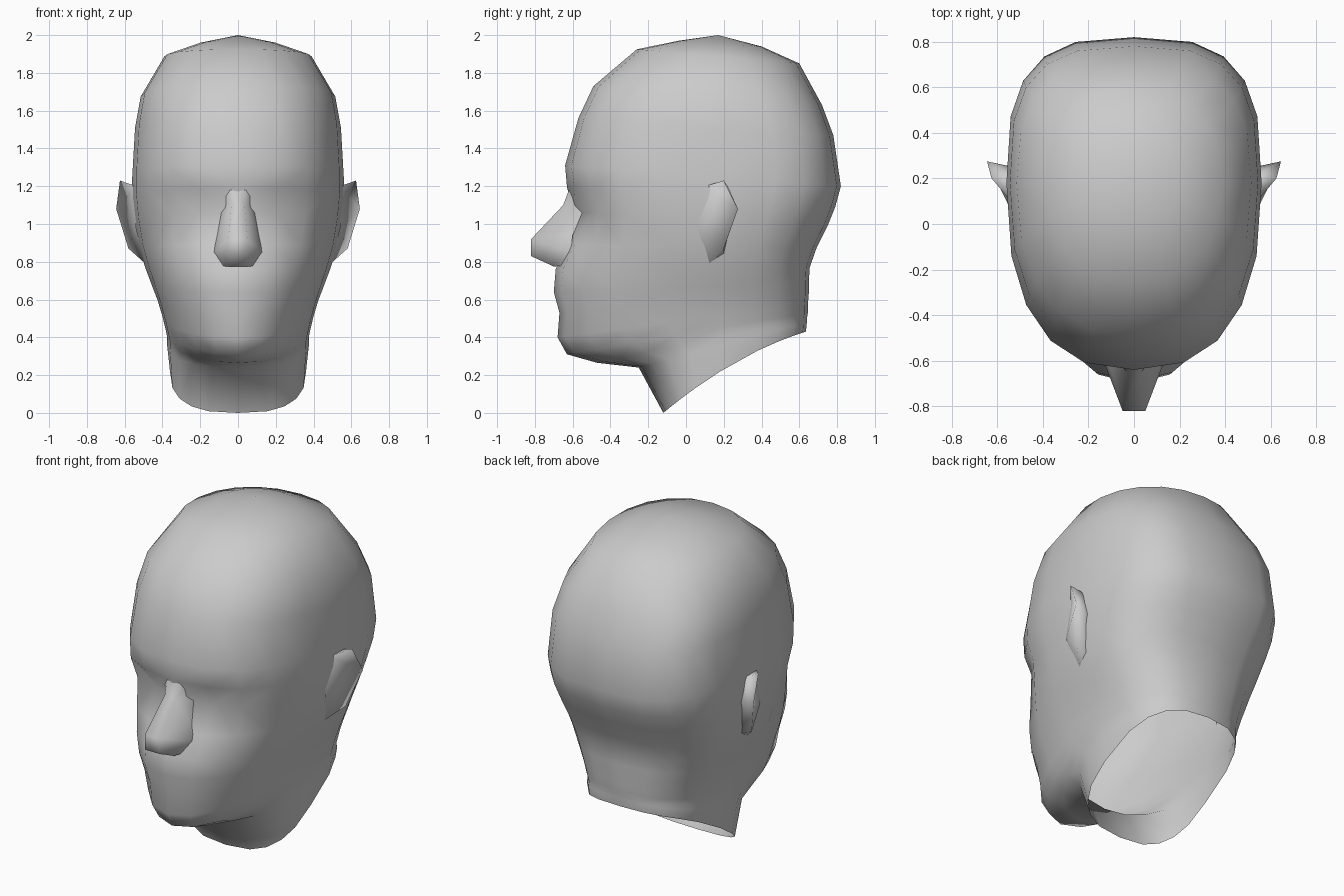
import bpy, bmesh
from math import sin, cos, pi, exp
from mathutils import Vector

if "Cube" in bpy.data.objects:
    bpy.data.objects.remove(bpy.data.objects["Cube"])

SEG = 20
YC = 0.18  # depth at which each section is widest


def finish(name, bm):
    bmesh.ops.recalc_face_normals(bm, faces=bm.faces)
    bmesh.ops.triangulate(bm, faces=bm.faces)
    for f in bm.faces:
        f.smooth = True
    me = bpy.data.meshes.new(name)
    bm.to_mesh(me)
    bm.free()
    ob = bpy.data.objects.new(name, me)
    bpy.context.collection.objects.link(ob)
    return ob


def power(v, p):
    return (1 if v >= 0 else -1) * abs(v) ** p


def section(yf, zf, yb, zb, hw, front, rear):
    """Tilted super-ellipse with its own squareness at the face and at the back."""
    pts = []
    for i in range(SEG):
        a = 2 * pi * i / SEG
        c, s = cos(a), sin(a)
        n = front if c > 0 else rear
        r = (YC - yf) if c > 0 else (yb - YC)
        x = hw * power(s, 2 / n)
        y = YC - r * power(c, 2 / n)
        t = (y - yf) / (yb - yf)
        z = zf + (zb - zf) * t
        if zf < 0.1:  # arched rim of the neck opening
            z += 0.2 * t * (1 - t)
        # eye sockets
        if y < 0:
            y += 0.06 * exp(-((abs(x) - 0.19) / 0.11) ** 2 - ((z - 1.05) / 0.1) ** 2)
        pts.append(Vector((x, y, z)))
    return pts


# head and neck: front y, front z, back y, back z, half width, squareness front, rear
rings = [
    (-0.04, 1.970, 0.40, 1.940, 0.21, 2.0, 2.0),
    (-0.26, 1.925, 0.60, 1.850, 0.39, 2.2, 2.2),
    (-0.49, 1.730, 0.72, 1.630, 0.515, 2.4, 2.7),
    (-0.57, 1.560, 0.78, 1.470, 0.545, 2.5, 3.0),
    (-0.64, 1.310, 0.82, 1.200, 0.56, 2.5, 3.0),
    (-0.63, 1.190, 0.79, 1.090, 0.56, 2.5, 2.9),
    (-0.59, 1.060, 0.75, 0.990, 0.55, 2.4, 2.7),
    (-0.63, 0.890, 0.69, 0.870, 0.525, 2.3, 2.6),
    (-0.69, 0.760, 0.655, 0.770, 0.49, 2.2, 2.6),
    (-0.70, 0.640, 0.65, 0.690, 0.455, 2.2, 2.6),
    (-0.67, 0.530, 0.65, 0.630, 0.425, 2.2, 2.6),
    (-0.68, 0.400, 0.645, 0.570, 0.40, 2.05, 2.6),
    (-0.63, 0.310, 0.645, 0.530, 0.385, 1.95, 2.6),
    (-0.47, 0.265, 0.64, 0.500, 0.375, 2.0, 2.6),
    (-0.25, 0.240, 0.64, 0.480, 0.375, 2.3, 2.7),
    (-0.12, 0.000, 0.635, 0.430, 0.36, 2.8, 2.8),
]
bm = bmesh.new()
loops = [[bm.verts.new(p) for p in section(*r)] for r in rings]
apex = bm.verts.new((0, 0.17, 2.0))
for i in range(SEG):
    j = (i + 1) % SEG
    bm.faces.new((apex, loops[0][i], loops[0][j]))
    for a, b in zip(loops, loops[1:]):
        bm.faces.new((a[i], b[i], b[j], a[j]))
finish("head_and_neck", bm)


def strip(bm, columns):
    """Skin a grid of points given as columns."""
    grid = [[bm.verts.new(p) for p in col] for col in columns]
    for a, b in zip(grid, grid[1:]):
        for k in range(len(a) - 1):
            bm.faces.new((a[k], a[k + 1], b[k + 1], b[k]))
    return grid


def flip(col):
    return [(-x, y, z) for x, y, z in col]


# nose: ridge and wing lines, mirrored
ridge = [(0.04, -0.62, 1.18), (0.035, -0.65, 1.10), (0.05, -0.82, 0.92),
         (0.05, -0.82, 0.83), (0.06, -0.70, 0.775)]
wing = [(0.08, -0.58, 1.17), (0.085, -0.54, 1.08), (0.11, -0.60, 0.94),
        (0.13, -0.61, 0.85), (0.09, -0.64, 0.78)]
bm = bmesh.new()
strip(bm, [flip(wing), flip(ridge), ridge, wing])
finish("nose", bm)

# ears: front root, outer rim, back root
front = [(0.54, 0.10, 1.20), (0.54, 0.06, 0.98), (0.49, 0.12, 0.79)]
rim = [(0.625, 0.20, 1.23), (0.645, 0.275, 1.08), (0.58, 0.20, 0.87)]
back = [(0.54, 0.22, 1.20), (0.53, 0.25, 1.05), (0.50, 0.20, 0.84)]
for side, cols in (("left", [front, rim, back]),
                   ("right", [flip(c) for c in (front, rim, back)])):
    bm = bmesh.new()
    g = strip(bm, cols)
    for k in (0, 2):
        bm.faces.new((g[0][k], g[1][k], g[2][k]))
    finish(side + "_ear", bm)
